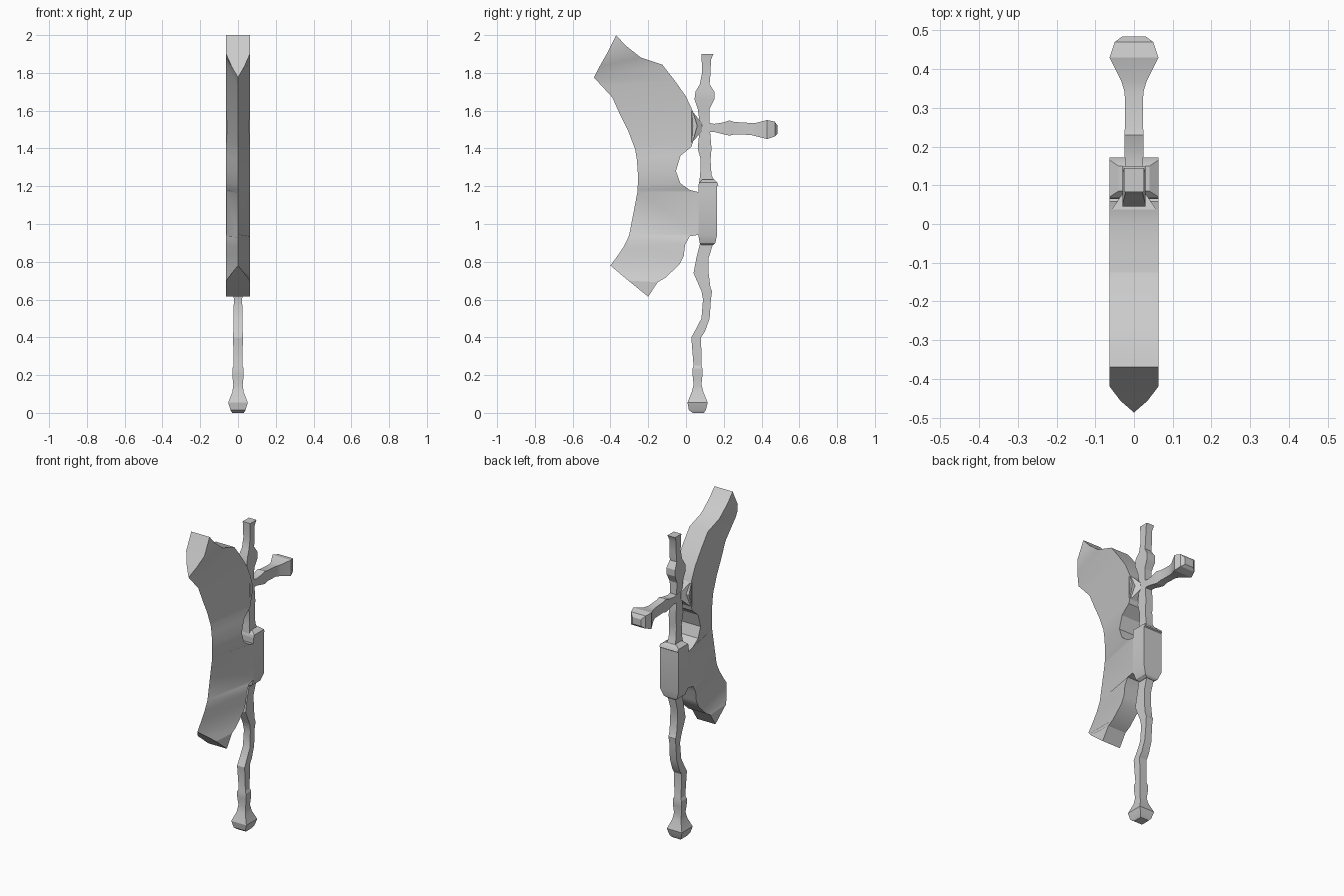
import bpy, bmesh
from math import radians

W = 0.063


def loft(name, stations, angle=25):
    """Four-sided loft; station = (ya, za, half width a, yb, zb, half width b)."""
    bm = bmesh.new()
    rings = [[bm.verts.new(p) for p in ((-wa, ya, za), (wa, ya, za), (wb, yb, zb), (-wb, yb, zb))]
             for ya, za, wa, yb, zb, wb in stations]
    for r, s in zip(rings, rings[1:]):
        for i in range(4):
            j = (i + 1) % 4
            bm.faces.new((r[i], r[j], s[j], s[i]))
    bm.faces.new(rings[0][::-1])
    bm.faces.new(rings[-1])
    bmesh.ops.remove_doubles(bm, verts=bm.verts[:], dist=0.0005)
    bmesh.ops.dissolve_degenerate(bm, edges=bm.edges[:], dist=0.0005)
    bmesh.ops.recalc_face_normals(bm, faces=bm.faces[:])
    mesh = bpy.data.meshes.new(name)
    bm.to_mesh(mesh)
    bm.free()
    ob = bpy.data.objects.new(name, mesh)
    bpy.context.collection.objects.link(ob)
    bpy.ops.object.select_all(action='DESELECT')
    ob.select_set(True)
    bpy.context.view_layer.objects.active = ob
    bpy.ops.object.shade_smooth_by_angle(angle=radians(angle))
    return ob


def upright(rows):
    """Rows (z, y front, y back, half width) to stations."""
    return [(y0, z, w, y1, z, w) for z, y0, y1, w in rows]


# Blade: sharp cutting edge in front, thick scalloped back
blade = [  # front y, z, share of width, back y, z
    (-.37, 2.0, 1, -.37, 2.0), (-.42, 1.9, 1, -.32, 1.945),
    (-.457, 1.835, .55, -.24, 1.882), (-.487, 1.775, 0, -.125, 1.843),
    (-.445, 1.73, 0, -.06, 1.76), (-.39, 1.67, 0, .0, 1.675),
    (-.345, 1.57, 0, .035, 1.6), (-.305, 1.49, 0, .06, 1.52),
    (-.275, 1.41, 0, .035, 1.43), (-.27, 1.4, 0, .03, 1.41),
    (-.26, 1.34, 0, -.03, 1.36), (-.255, 1.27, 0, -.053, 1.28),
    (-.255, 1.21, 0, -.03, 1.215), (-.257, 1.18, 0, .02, 1.18),
    (-.258, 1.165, 0, .08, 1.165), (-.3, .945, 0, .08, .945),
    (-.305, .93, 0, .02, .935), (-.33, .88, 0, -.005, .89),
    (-.36, .835, 0, -.012, .83), (-.4, .78, 0, -.035, .785),
    (-.355, .742, .5, -.11, .715), (-.305, .7, 1, -.15, .692),
    (-.2, .615, 1, -.2, .615)]
loft("blade", [(a, b, s * W, c, d, W) for a, b, s, c, d in blade])

# Horn joining the blade to the shaft
loft("blade_bridge", [(.03, 1.43, W, .03, 1.6, W), (.085, 1.49, .025, .085, 1.535, .025)])

# Collar block clamping the shaft
loft("collar", upright([
    (.89, .08, .145, .03), (.9, .072, .155, .045), (.945, .065, .165, W), (1.165, .065, .165, W),
    (1.2, .065, .165, W), (1.205, .065, .172, W), (1.22, .07, .165, W), (1.235, .085, .15, .04)]))

# Crooked shaft with pommel and knots
loft("shaft", upright([
    (0, .035, .095, .03), (.015, .015, .105, .04), (.055, .008, .115, .052),
    (.11, .03, .092, .03), (.15, .04, .082, .025), (.2, .035, .087, .03),
    (.235, .035, .087, .03), (.25, .04, .082, .023), (.4, .028, .08, .026),
    (.43, .045, .1, .025), (.5, .082, .125, .024), (.6, .09, .132, .022),
    (.645, .082, .138, .025), (.66, .075, .13, .025), (.74, .04, .12, .025),
    (.82, .055, .12, .024), (.9, .075, .145, .026), (1.22, .07, .155, .03),
    (1.26, .075, .135, .025), (1.34, .078, .13, .025), (1.4, .062, .135, .025),
    (1.46, .068, .13, .025), (1.52, .075, .125, .022), (1.61, .062, .125, .025),
    (1.66, .045, .15, .03), (1.7, .05, .15, .03), (1.74, .073, .125, .024),
    (1.8, .085, .13, .023), (1.87, .083, .132, .023), (1.9, .083, .145, .026)]))

# Side arm ending in a knob
arm = [  # y, z low, z high, half width
    (.04, 1.495, 1.53, .02), (.1, 1.485, 1.54, .023), (.15, 1.487, 1.53, .023),
    (.2, 1.475, 1.538, .025), (.23, 1.468, 1.548, .025), (.255, 1.474, 1.54, .023),
    (.34, 1.472, 1.535, .024), (.37, 1.465, 1.535, .033), (.43, 1.45, 1.55, W),
    (.47, 1.463, 1.542, .05), (.485, 1.478, 1.52, .03)]
loft("side_arm", [(y, z0, w, y, z1, w) for y, z0, z1, w in arm])
